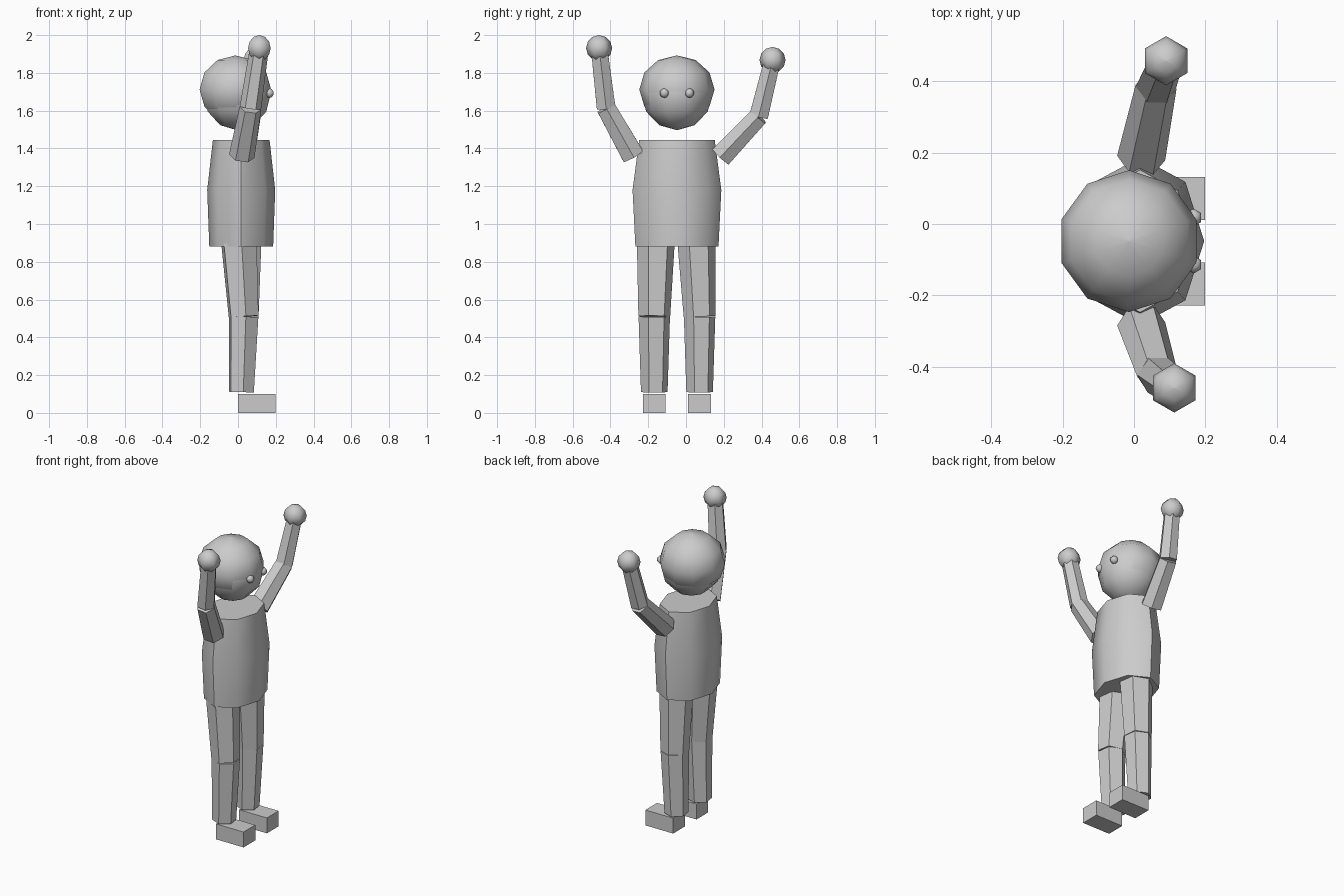
import bpy, math
from mathutils import Vector, Matrix

cube = bpy.data.objects.get("Cube")
if cube:
    bpy.data.objects.remove(cube, do_unlink=True)

grey = bpy.data.materials.new("plain_grey")
grey.use_nodes = True
GREY = (0.6, 0.6, 0.6, 1)
grey.diffuse_color = GREY
grey.node_tree.nodes["Principled BSDF"].inputs["Base Color"].default_value = GREY


def loft(name, rings, sides, phase=0.0, frame=Matrix.Identity(4), smooth=None):
    """Skin a stack of ellipses (height, radius x, radius y) and cap both ends."""
    verts, faces = [], []
    for h, rx, ry in rings:
        for i in range(sides):
            a = phase + math.tau * i / sides
            verts.append(frame @ Vector((rx * math.cos(a), ry * math.sin(a), h)))
    for r in range(len(rings) - 1):
        for i in range(sides):
            j, b = (i + 1) % sides, r * sides
            faces.append((b + i, b + j, b + sides + j, b + sides + i))
    n = len(verts)
    faces += [tuple(range(sides))[::-1], tuple(range(n - sides, n))]
    mesh = bpy.data.meshes.new(name)
    mesh.from_pydata(verts, [], faces)
    mesh.materials.append(grey)
    ob = bpy.data.objects.new(name, mesh)
    bpy.context.collection.objects.link(ob)
    if smooth:
        bpy.ops.object.select_all(action='DESELECT')
        ob.select_set(True)
        bpy.context.view_layer.objects.active = ob
        bpy.ops.object.shade_smooth_by_angle(angle=math.radians(smooth))
    return ob


def ball(name, center, r, rz, sides):
    """Smooth low-poly sphere with a vertex towards +y."""
    lats = [math.radians(d) for d in (-89.5, -60, -30, 0, 30, 60, 89.5)]
    rings = [(rz * math.sin(t), r * math.cos(t), r * math.cos(t)) for t in lats]
    loft(name, rings, sides, math.pi / 2, Matrix.Translation(center), 100)


def limb(name, start, end, r0, r1, phase=0.0):
    """Six-sided tapered segment between two joints."""
    a, b = Vector(start), Vector(end)
    z = (b - a).normalized()
    x = (Vector((1, 0, 0)) - z * z.x).normalized()
    frame = Matrix((x, z.cross(x), z)).transposed().to_4x4()
    frame.translation = a
    loft(name, [(0, r0, r0), ((b - a).length, r1, r1)], 6, phase, frame)


MID = -0.048  # body centre line

# Torso
loft("torso", [(0.88, 0.169, 0.22), (1.18, 0.18, 0.235), (1.445, 0.15, 0.2)], 8, 0,
     Matrix.Translation((0.017, MID, 0)), 50)

# Head, hair cap and eyes
ball("head", (-0.005, MID, 1.693), 0.188, 0.196, 10)
ball("hair", (-0.014, MID, 1.712), 0.199, 0.18, 10)
for side, s in (("right", -1), ("left", 1)):
    ball(side + "_eye", (0.167, MID + s * 0.066, 1.693), 0.025, 0.025, 6)

# Legs and feet
for side, s, hip in (("right", -1, (0.005, -0.16, 0.9)), ("left", 1, (0.03, 0.055, 0.9))):
    y = MID + s * 0.12
    knee, ankle = (0.03, y, 0.51), (0.018, y, 0.11)
    turn = math.radians(82)
    limb(side + "_thigh", hip, knee, 0.101, 0.085, turn)
    limb(side + "_shin", knee, ankle, 0.084, 0.071, turn)
    loft(side + "_foot", [(0, 0.141, 0.085), (0.1, 0.141, 0.085)], 4, math.pi / 4,
         Matrix.Translation((0.1, y, 0)))

# Arms and hands
ARMS = {
    "right": ((0.02, -0.28, 1.36), (0.066, -0.423, 1.615), (0.113, -0.46, 1.931)),
    "left": ((0.02, 0.185, 1.358), (0.062, 0.385, 1.57), (0.09, 0.458, 1.868)),
}
for side, (shoulder, elbow, hand) in ARMS.items():
    limb(side + "_upper_arm", shoulder, elbow, 0.068, 0.058)
    limb(side + "_forearm", elbow, hand, 0.057, 0.05)
    ball(side + "_hand", hand, 0.069, 0.069, 6)
